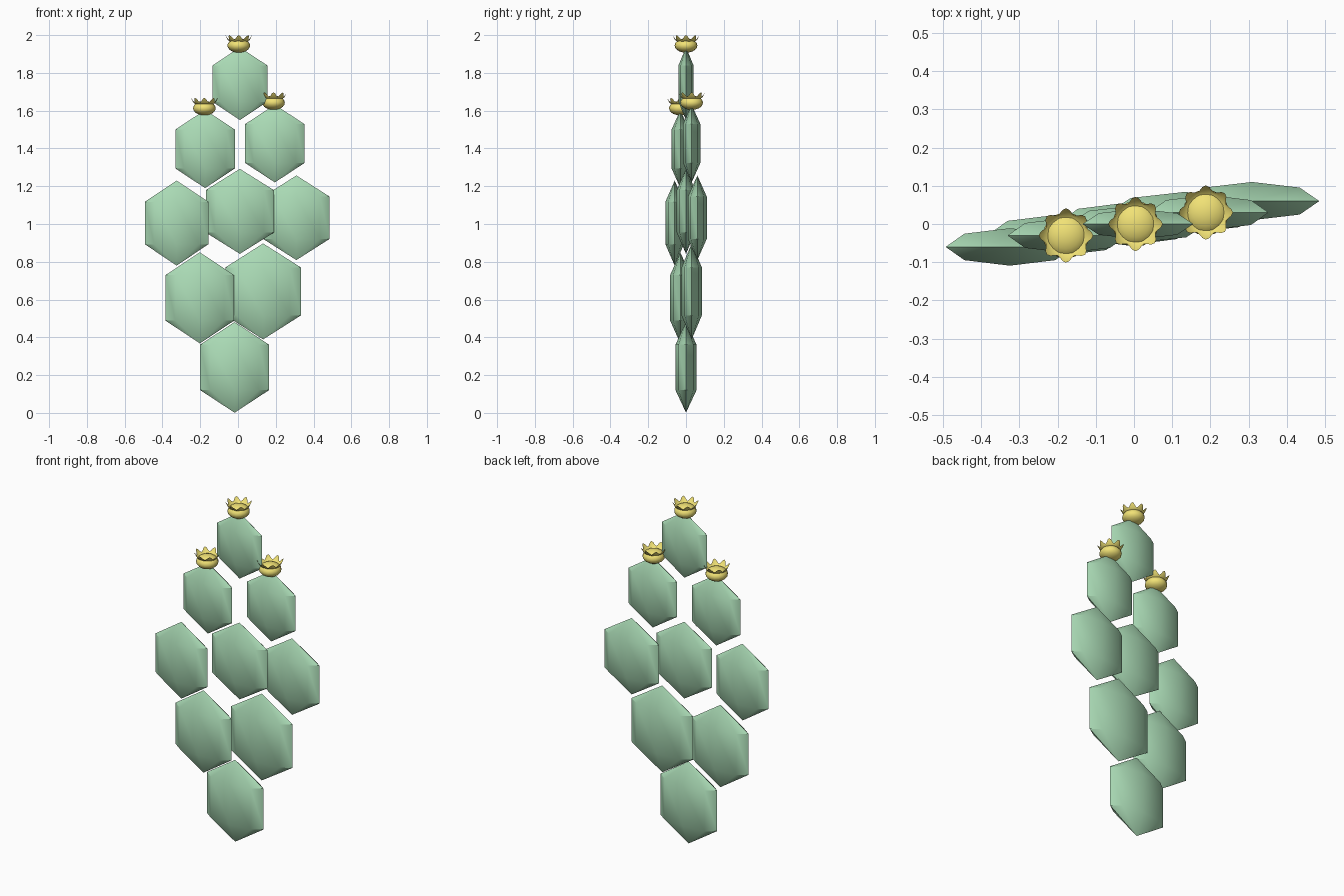
import bpy, bmesh
from math import cos, sin, pi

if "Cube" in bpy.data.objects:
    bpy.data.objects.remove(bpy.data.objects["Cube"])


def material(name, rgb):
    m = bpy.data.materials.new(name)
    m.diffuse_color = (*rgb, 1)
    m.use_nodes = True
    m.node_tree.nodes["Principled BSDF"].inputs["Base Color"].default_value = m.diffuse_color
    return m


green = material("cactus_green", (0.40, 0.70, 0.46))
yellow = material("flower_yellow", (0.88, 0.76, 0.18))


def ellipsoid(name, loc, radii, segments, rings, mat):
    bpy.ops.mesh.primitive_uv_sphere_add(segments=segments, ring_count=rings, radius=1, location=loc)
    ob = bpy.context.object
    ob.name = name
    ob.scale = radii
    ob.data.materials.append(mat)
    bpy.ops.object.transform_apply(location=False, rotation=False, scale=True)
    bpy.ops.object.shade_smooth_by_angle(angle=pi / 5)
    return ob


def petal_crown(name, loc):
    # flared collar whose rim rises into eight petal tips
    bm = bmesh.new()
    n = 48
    rings = []
    for r, dr, z, dz in ((0.042, 0, 0.020, 0), (0.055, 0.002, 0.026, 0.002), (0.064, 0.007, 0.043, 0.012)):
        ring = []
        for i in range(n):
            a = 2 * pi * i / n
            w = cos(8 * a)
            ring.append(bm.verts.new(((r + dr * w) * cos(a), (r + dr * w) * sin(a), z + dz * w)))
        rings.append(ring)
    for lo, hi in zip(rings, rings[1:]):
        for i in range(n):
            j = (i + 1) % n
            bm.faces.new((lo[i], lo[j], hi[j], hi[i]))
    me = bpy.data.meshes.new(name)
    bm.to_mesh(me)
    bm.free()
    for p in me.polygons:
        p.use_smooth = True
    me.materials.append(yellow)
    ob = bpy.data.objects.new(name, me)
    ob.location = loc
    bpy.context.collection.objects.link(ob)


# pads: centre x, y, z, then half width, half depth, half height
pads = [
    (-0.018, 0.00, 0.241, 0.183, 0.056, 0.240),
    (-0.202, -0.03, 0.609, 0.182, 0.054, 0.241),
    (0.133, 0.03, 0.643, 0.200, 0.054, 0.254),
    (-0.325, -0.06, 1.005, 0.168, 0.049, 0.225),
    (0.010, 0.00, 1.067, 0.180, 0.049, 0.225),
    (0.309, 0.06, 1.033, 0.176, 0.050, 0.224),
    (-0.174, -0.03, 1.397, 0.157, 0.046, 0.207),
    (0.195, 0.03, 1.426, 0.157, 0.046, 0.206),
    (0.010, 0.00, 1.743, 0.145, 0.040, 0.193),
]
RING = 3 ** 0.5 / 2  # radius of the two rings of a three-band sphere
for k, (x, y, z, w, d, h) in enumerate(pads):
    ellipsoid(f"pad_{k + 1}", (x, y, z), (w / RING, d / RING, h), 8, 3, green)

# flowers on the three top pads: round bulb with a petal crown
for k, (x, z) in enumerate(((-0.178, 1.613), (0.188, 1.642), (0.004, 1.945))):
    y = (-0.03, 0.03, 0)[k]
    ellipsoid(f"flower_bulb_{k + 1}", (x, y, z), (0.06, 0.06, 0.038), 16, 10, yellow)
    petal_crown(f"flower_petals_{k + 1}", (x, y, z))
